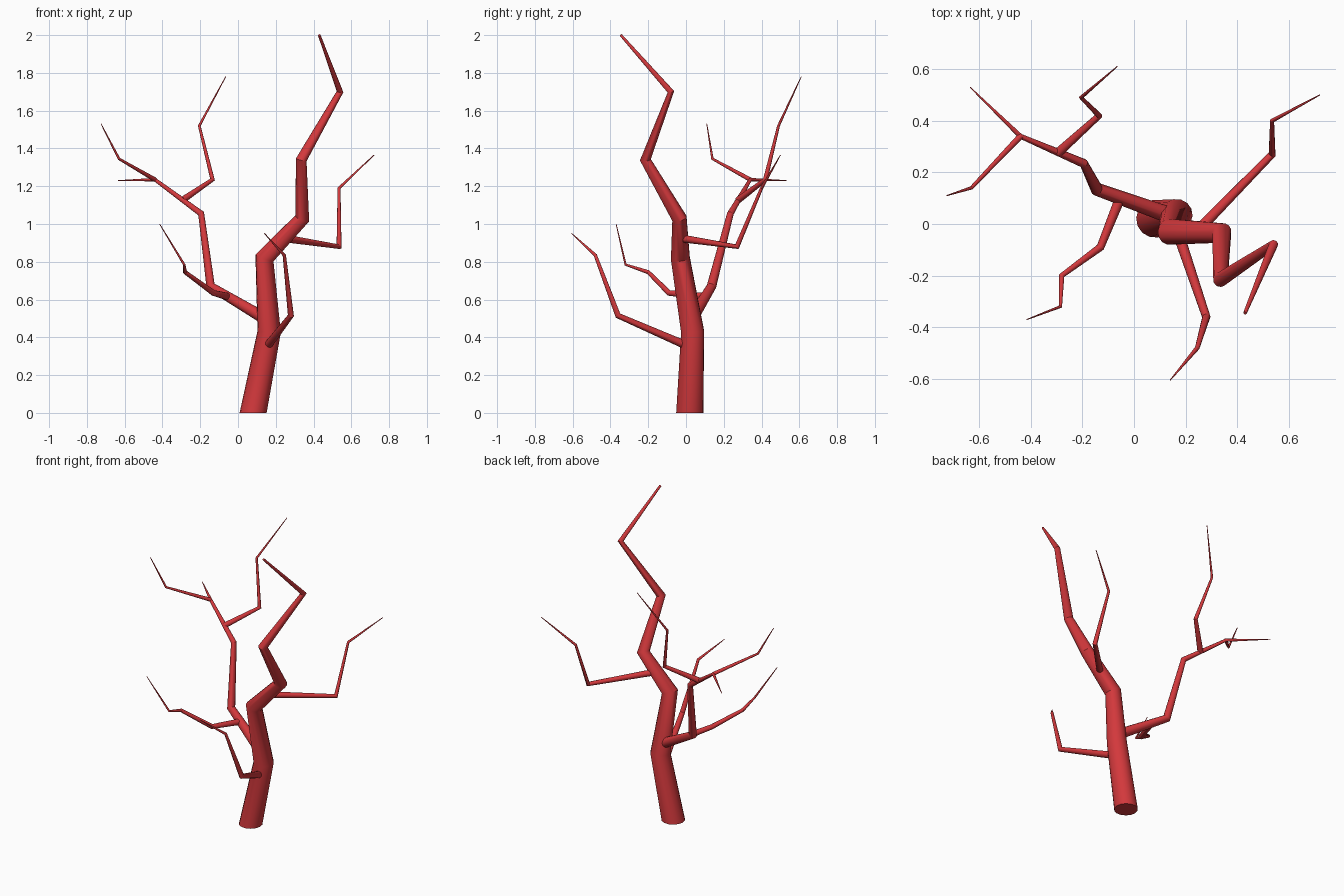
import bpy
import math
from mathutils import Vector

cube = bpy.data.objects.get("Cube")
if cube:
    bpy.data.objects.remove(cube, do_unlink=True)

# Single red bark colour
red = (.65, .04, .045, 1)
bark = bpy.data.materials.new("red_bark")
bark.use_nodes = True
bark.diffuse_color = red
shader = bark.node_tree.nodes["Principled BSDF"]
shader.inputs["Base Color"].default_value = red


def limb(name, joints, base_radius, tip_radius=.002):
    """Round limb through the joints, thinning evenly from joint to joint."""
    curve = bpy.data.curves.new(name, "CURVE")
    curve.dimensions = "3D"
    curve.bevel_depth = 1
    curve.bevel_resolution = 5
    curve.use_fill_caps = True
    spline = curve.splines.new("POLY")
    last = len(joints) - 1
    spline.points.add(last)
    for index, (point, joint) in enumerate(zip(spline.points, joints)):
        point.co = (*joint, 1)
        point.radius = base_radius + (tip_radius - base_radius) * index / last
    curve.materials.append(bark)
    obj = bpy.data.objects.new(name, curve)
    bpy.context.collection.objects.link(obj)
    bpy.ops.object.select_all(action="DESELECT")
    obj.select_set(True)
    bpy.context.view_layer.objects.active = obj
    bpy.ops.object.convert(target="MESH")
    bpy.ops.object.shade_smooth_by_angle(angle=math.radians(35))
    return bpy.context.object


def branch(name, parent, position, base_radius, joints):
    """Limb sprouting from its parent; position counts the parent's joints."""
    index = int(position)
    start = Vector(parent[index]).lerp(Vector(parent[index + 1]), position - index)
    path = [start, *joints]
    limb(name, path, base_radius)
    return path


# Trunk, zigzagging up to the top tip
trunk_path = [
    (.08, .02, 0), (.165, .035, .43), (.14, -.03, .82), (.34, -.035, 1.03),
    (.335, -.215, 1.34), (.54, -.08, 1.7), (.43, -.345, 2)]
trunk = limb("trunk", trunk_path, base_radius=.073, tip_radius=.007)

# Flat foot on the ground
for vertex in trunk.data.vertices:
    if vertex.co.z < .1:
        vertex.co.z = 0

# Branches growing from the trunk
branch("front_branch", trunk_path, .8, .023, [
    (.28, -.36, .515), (.245, -.48, .835), (.14, -.605, .95)])
branch("left_branch", trunk_path, 2.5, .021, [
    (.535, .27, .88), (.535, .4, 1.19), (.72, .5, 1.365)])
right_path = branch("right_branch", trunk_path, 1.15, .033, [
    (-.145, .135, .67), (-.195, .235, 1.055), (-.44, .34, 1.235),
    (-.635, .53, 1.23)])

# Offshoots growing from the right branch
branch("right_lower_offshoot", right_path, .7, .02, [
    (-.13, -.09, .635), (-.28, -.2, .745), (-.285, -.32, .785),
    (-.415, -.37, 1)])
branch("right_upper_offshoot", right_path, 2.4, .018, [
    (-.135, .42, 1.235), (-.205, .49, 1.52), (-.065, .61, 1.78)])
branch("right_outer_offshoot", right_path, 3, .012, [
    (-.63, .14, 1.345), (-.725, .11, 1.53)])
